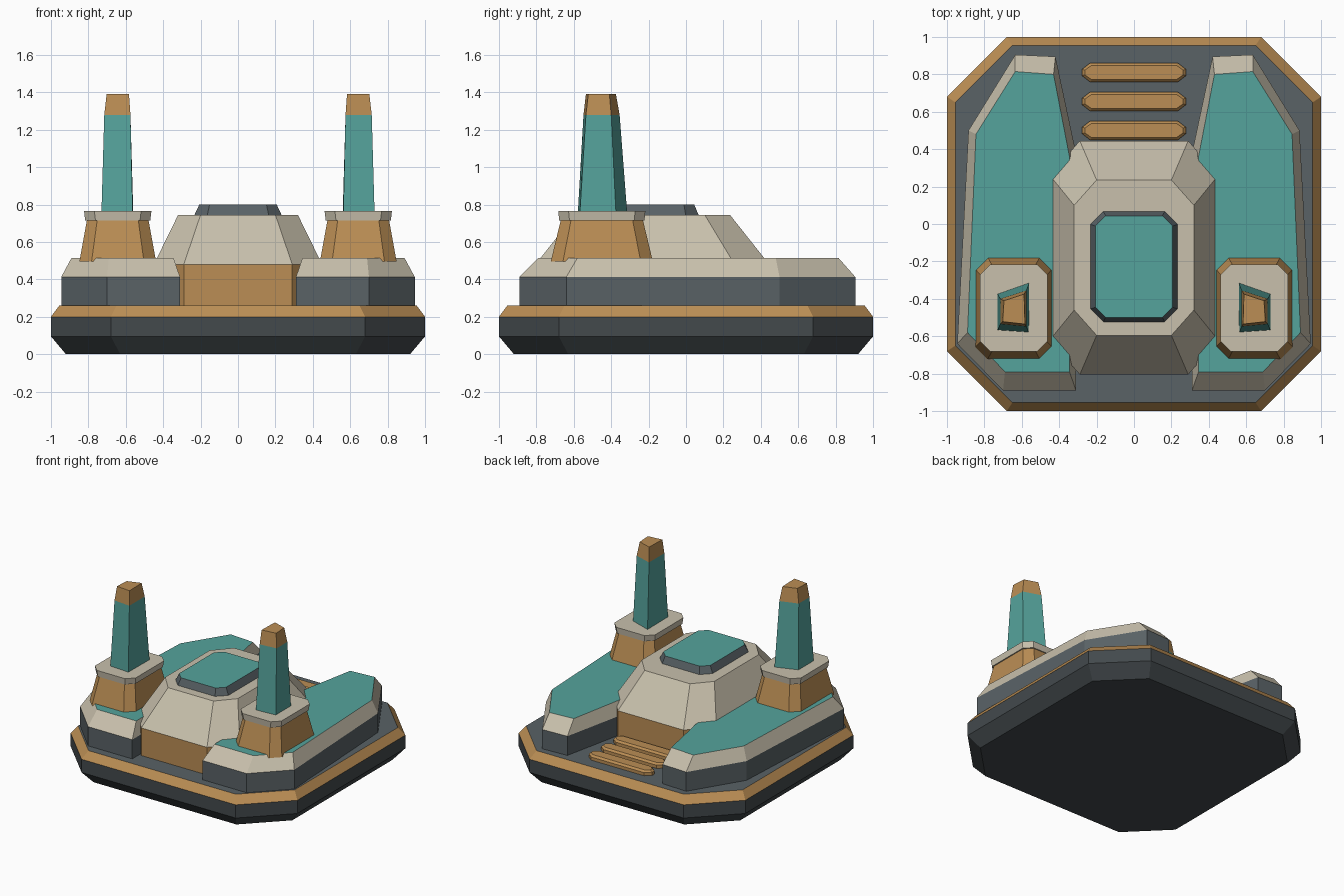
import bpy
import bmesh

old = bpy.data.objects.get("Cube")
if old:
    bpy.data.objects.remove(old, do_unlink=True)


def material(name, rgb):
    m = bpy.data.materials.new(name)
    m.use_nodes = True
    m.diffuse_color = (*rgb, 1)
    m.node_tree.nodes["Principled BSDF"].inputs["Base Color"].default_value = (*rgb, 1)
    return m


DARK = material("dark_metal", (0.056, 0.067, 0.073))
METAL = material("grey_metal", (0.1, 0.122, 0.133))
GOLD = material("bronze", (0.497, 0.27, 0.089))
CREAM = material("cream_plate", (0.578, 0.527, 0.413))
TEAL = material("teal_panel", (0.091, 0.366, 0.332))


def octagon(hx, hy, cx, cy, x=0, y=0):
    """Rectangle with cut corners, cx and cy being the cut lengths."""
    quarter = [(hx, hy - cy), (hx - cx, hy)]
    pts = quarter + [(-a, b) for a, b in reversed(quarter)]
    pts += [(-a, -b) for a, b in quarter] + [(a, -b) for a, b in reversed(quarter)]
    return [(a + x, b + y) for a, b in pts]


def loft(name, rings, mats, side=1):
    """Stack (outline, z) rings; mats colours each band, then the top cap."""
    bm = bmesh.new()
    loops = [[bm.verts.new((side * px, py, z)) for px, py in pts] for pts, z in rings]
    slots = list(dict.fromkeys(mats))
    bm.faces.new(loops[0][::-1]).material_index = slots.index(mats[0])
    for low, high, mat in zip(loops, loops[1:], mats):
        for i in range(len(low)):
            j = (i + 1) % len(low)
            bm.faces.new((low[i], low[j], high[j], high[i])).material_index = slots.index(mat)
    bm.faces.new(loops[-1]).material_index = slots.index(mats[-1])
    bmesh.ops.recalc_face_normals(bm, faces=bm.faces)
    mesh = bpy.data.meshes.new(name)
    bm.to_mesh(mesh)
    bm.free()
    for m in slots:
        mesh.materials.append(m)
    ob = bpy.data.objects.new(name, mesh)
    bpy.context.collection.objects.link(ob)
    return ob


# Chamfered foundation with bronze rim and flat deck
base_ring = octagon(1, 1, 0.32, 0.32)
loft("foundation", [
    (octagon(0.92, 0.92, 0.29, 0.29), 0), (base_ring, 0.095), (base_ring, 0.2),
    (octagon(0.955, 0.955, 0.305, 0.305), 0.26)], [DARK, DARK, GOLD, METAL])

# Central hall: bronze wall, sloping cream roof
hall_ring = octagon(0.45, 0.625, 0.16, 0.185, y=-0.18)
loft("central_hall", [
    (hall_ring, 0.25), (hall_ring, 0.48),
    (octagon(0.32, 0.415, 0.12, 0.135, y=-0.18), 0.745)], [GOLD, CREAM, CREAM])

# Skylight on the roof
loft("skylight", [
    (octagon(0.235, 0.297, 0.07, 0.07, y=-0.228), 0.74),
    (octagon(0.207, 0.272, 0.055, 0.055, y=-0.228), 0.8)], [METAL, TEAL])

# Rear steps
for n, y in enumerate((0.5, 0.655, 0.81)):
    loft(f"rear_step_{n + 1}", [
        (octagon(0.278, 0.052, 0.045, 0.035, y=y), 0.25),
        (octagon(0.278, 0.052, 0.045, 0.035, y=y), 0.285),
        (octagon(0.262, 0.038, 0.035, 0.025, y=y), 0.3)], [GOLD, GOLD, GOLD])

# Side wings, turret bases and towers, mirrored
wing_low = [(0.31, -0.89), (0.70, -0.89), (0.945, -0.64), (0.885, 0.5),
            (0.635, 0.905), (0.42, 0.895), (0.31, 0.38)]
wing_top = [(0.345, -0.79), (0.69, -0.79), (0.89, -0.58), (0.845, 0.48),
            (0.635, 0.815), (0.43, 0.80), (0.345, 0.36)]
tower_foot = [(0.56, -0.315), (0.73, -0.375), (0.73, -0.567), (0.563, -0.578)]
tower_neck = [(0.575, -0.355), (0.715, -0.4), (0.715, -0.535), (0.575, -0.548)]
tower_tip = [(0.588, -0.375), (0.695, -0.41), (0.702, -0.522), (0.583, -0.535)]
for label, side in (("left", 1), ("right", -1)):
    loft(f"{label}_wing", [(wing_low, 0.25), (wing_low, 0.413), (wing_top, 0.515)],
         [METAL, CREAM, TEAL], side)
    tx, ty = 0.643, -0.45
    loft(f"{label}_turret_base", [
        (octagon(0.205, 0.273, 0.065, 0.065, tx, ty), 0.495),
        (octagon(0.165, 0.22, 0.055, 0.055, tx, ty), 0.715),
        (octagon(0.174, 0.228, 0.055, 0.055, tx, ty), 0.715),
        (octagon(0.18, 0.233, 0.055, 0.055, tx, ty), 0.765)],
        [GOLD, CREAM, CREAM, CREAM], side)
    loft(f"{label}_tower", [(tower_foot, 0.76), (tower_neck, 1.28), (tower_tip, 1.392)],
         [TEAL, GOLD, GOLD], side)
